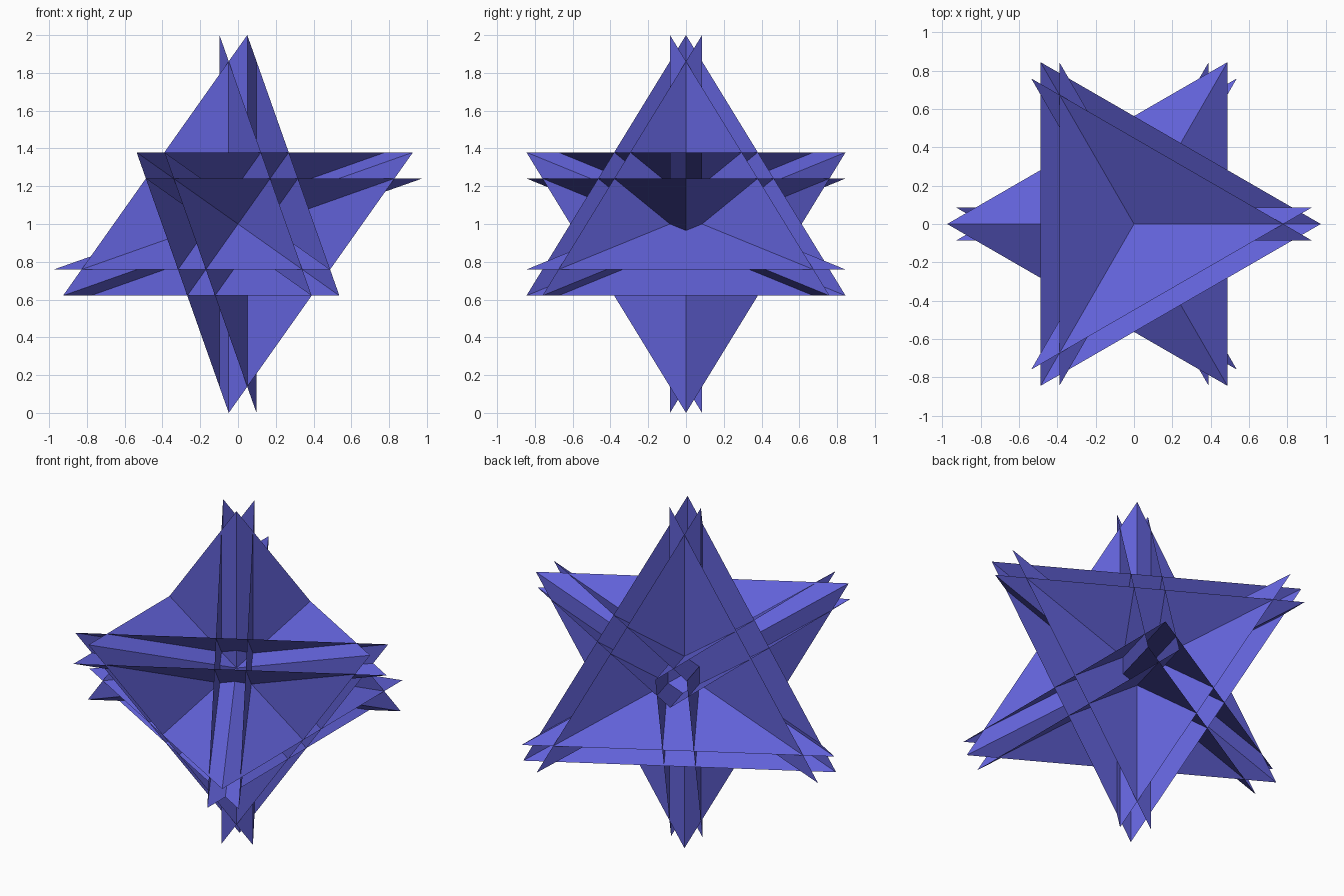
import bpy, bmesh
from math import sqrt
from itertools import combinations, product
from mathutils import Matrix, Vector

cube = bpy.data.objects.get("Cube")
if cube:
    bpy.data.objects.remove(cube, do_unlink=True)

# One flat violet-blue colour
mat = bpy.data.materials.new("violet_blue")
mat.use_nodes = True
colour = (0.12, 0.12, 0.68, 1)
mat.diffuse_color = colour
mat.node_tree.nodes["Principled BSDF"].inputs["Base Color"].default_value = colour

WAIST = 0.12                       # half-width of the narrow middle of a sheet
ARM = (sqrt(3) - WAIST) / 3        # reach of each arm along the body diagonals

# Stand the cubic axes on a corner, so a body diagonal points straight up
s2, s3, s6 = sqrt(2), sqrt(3), sqrt(6)
stand = Matrix(((1 / s6, 1 / s6, -2 / s6),
                (-1 / s2, 1 / s2, 0),
                (1 / s3, 1 / s3, 1 / s3)))


def add_sheet(bm, i, j, si, sj):
    """Bow-tie sheet made of two trapezoids that share the waist edge."""
    k = 3 - i - j

    def point(u, v, w):
        p = Vector((0, 0, 0))
        p[i], p[j], p[k] = si * u, sj * v, w
        return bm.verts.new(stand @ p + Vector((0, 0, 1)))

    far = WAIST + ARM
    for w in (ARM, -ARM):
        corners = [(WAIST, 0, 0), (far, -ARM, w), (-ARM, far, w), (0, WAIST, 0)]
        bm.faces.new([point(*c) for c in corners])


# Twelve crossing sheets: six directions, in parallel pairs
bm = bmesh.new()
for (i, j), (si, sj) in product(combinations(range(3), 2), product((1, -1), repeat=2)):
    add_sheet(bm, i, j, si, sj)
bmesh.ops.remove_doubles(bm, verts=bm.verts, dist=1e-4)
bmesh.ops.recalc_face_normals(bm, faces=bm.faces)

mesh = bpy.data.meshes.new("crossing_sheets_star")
bm.to_mesh(mesh)
bm.free()
mesh.materials.append(mat)
star = bpy.data.objects.new("crossing_sheets_star", mesh)
bpy.context.collection.objects.link(star)
